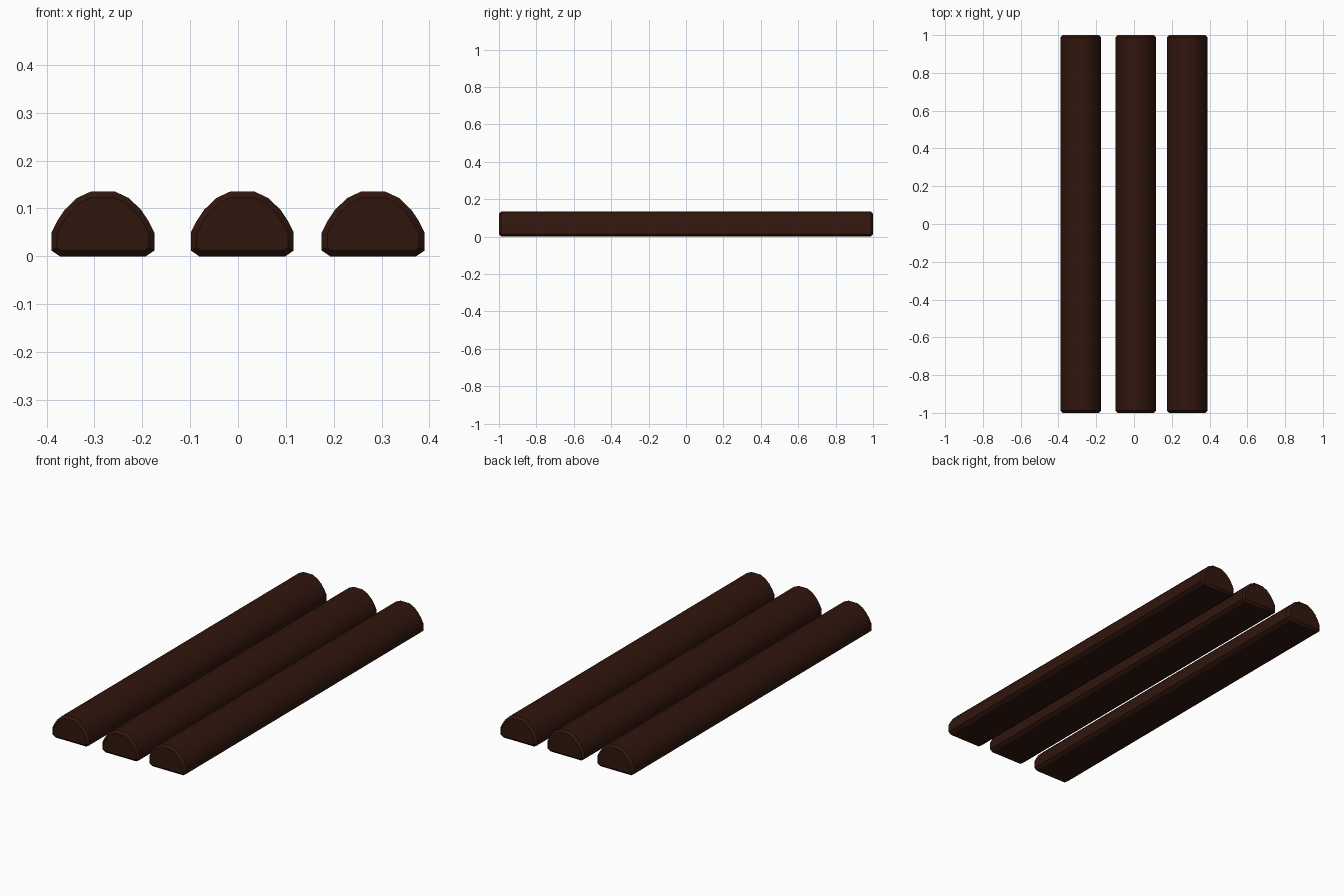
import bpy, bmesh

if "Cube" in bpy.data.objects:
    bpy.data.objects.remove(bpy.data.objects["Cube"])

mat = bpy.data.materials.new("dark_brown")
mat.diffuse_color = (0.03, 0.008, 0.004, 1)
mat.use_nodes = True
mat.node_tree.nodes["Principled BSDF"].inputs["Base Color"].default_value = mat.diffuse_color

# Right half of the half-round cross-section, bottom to top (x, z)
HALF = [(0.09, 0.0), (0.1075, 0.012), (0.1075, 0.05), (0.096, 0.073),
        (0.08, 0.097), (0.054, 0.122), (0.026, 0.135)]
PROFILE = HALF + [(-x, z) for x, z in reversed(HALF)]


def make_bar(name, cx):
    bm = bmesh.new()
    # Extrude the cross-section along the full length
    verts = [bm.verts.new((x, -1, z)) for x, z in PROFILE]
    cap = bm.faces.new(verts)
    ext = bmesh.ops.extrude_face_region(bm, geom=[cap])
    moved = [g for g in ext["geom"] if isinstance(g, bmesh.types.BMVert)]
    bmesh.ops.translate(bm, verts=moved, vec=(0, 2, 0))
    bmesh.ops.recalc_face_normals(bm, faces=bm.faces[:])
    # Chamfer the rims of both ends
    rims = [e for e in bm.edges if abs(e.verts[0].co.y - e.verts[1].co.y) < 1e-4]
    bmesh.ops.bevel(bm, geom=rims, offset=0.012, offset_type='OFFSET',
                    segments=1, profile=0.5, affect='EDGES')
    bmesh.ops.recalc_face_normals(bm, faces=bm.faces[:])
    me = bpy.data.meshes.new(name)
    bm.to_mesh(me)
    bm.free()
    me.materials.append(mat)
    ob = bpy.data.objects.new(name, me)
    ob.location.x = cx
    bpy.context.collection.objects.link(ob)
    bpy.ops.object.select_all(action='DESELECT')
    ob.select_set(True)
    bpy.context.view_layer.objects.active = ob
    bpy.ops.object.shade_smooth_by_angle(angle=0.6)


# Three parallel half-round bars
for name, cx in (("left_bar", -0.2825), ("middle_bar", 0.009), ("right_bar", 0.2825)):
    make_bar(name, cx)
